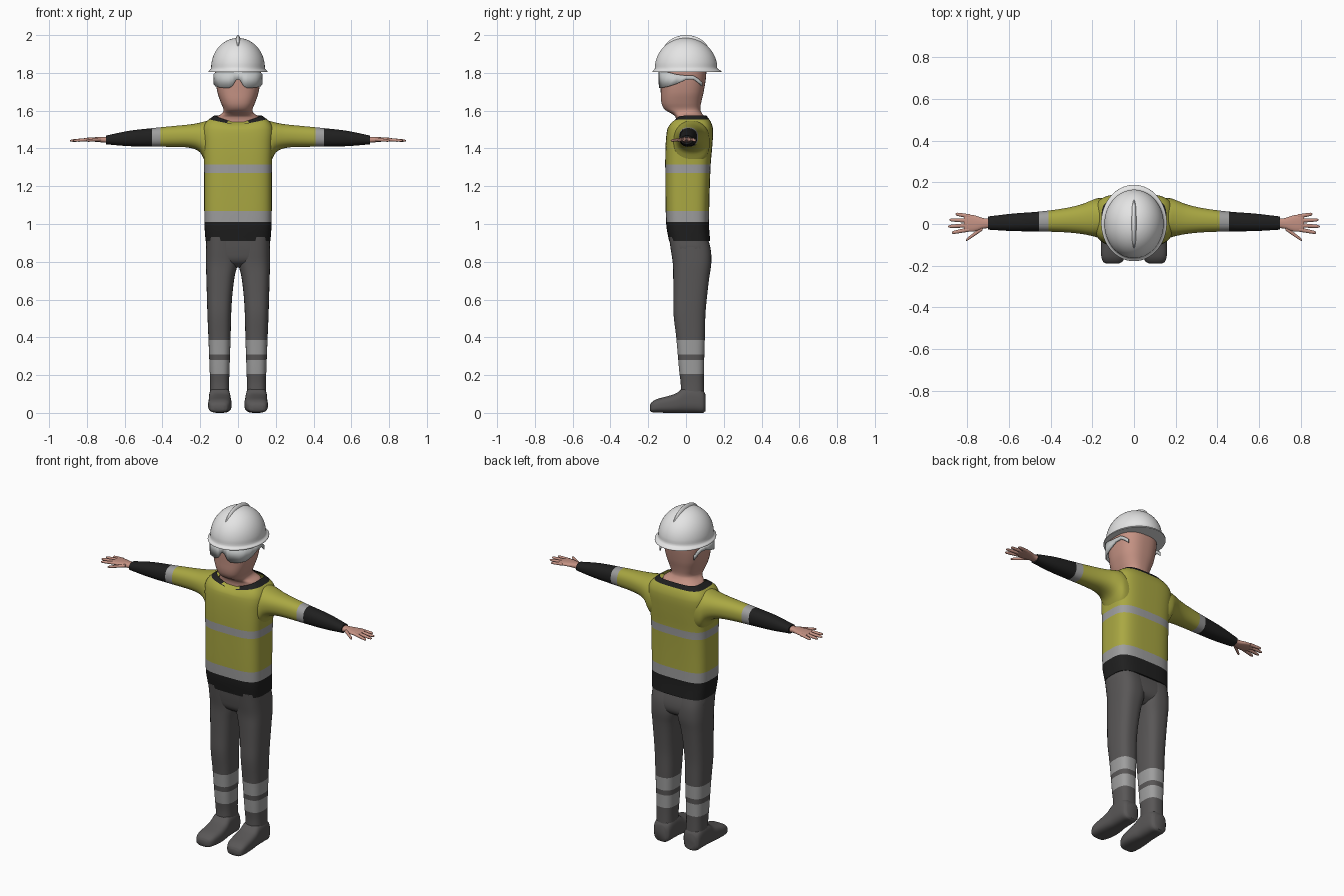
import bpy, bmesh
from math import cos, sin, pi, copysign

cube = bpy.data.objects.get("Cube")
if cube:
    bpy.data.objects.remove(cube, do_unlink=True)


def material(name, rgb):
    m = bpy.data.materials.new(name)
    m.use_nodes = True
    m.diffuse_color = (*rgb, 1)
    m.node_tree.nodes["Principled BSDF"].inputs["Base Color"].default_value = (*rgb, 1)
    return m


SKIN = material("skin", (.56, .29, .23))
YELLOW = material("safety_yellow", (.4, .39, .055))
SILVER = material("reflective_grey", (.34, .34, .34))
BLACK = material("black_cloth", (.014, .014, .014))
TROUSER = material("trouser_grey", (.1, .095, .095))
WHITE = material("helmet_white", (.78, .78, .78))
LENS = material("goggle_grey", (.58, .6, .6))


def finish(name, bm, mats, angle=50):
    """Turn a bmesh into a smooth shaded object."""
    bmesh.ops.recalc_face_normals(bm, faces=bm.faces)
    mesh = bpy.data.meshes.new(name)
    bm.to_mesh(mesh)
    bm.free()
    obj = bpy.data.objects.new(name, mesh)
    bpy.context.collection.objects.link(obj)
    for m in mats:
        mesh.materials.append(m)
    bpy.ops.object.select_all(action='DESELECT')
    obj.select_set(True)
    bpy.context.view_layer.objects.active = obj
    bpy.ops.object.shade_smooth_by_angle(angle=angle * pi / 180)
    return obj


def sample(keys, p):
    """Smooth interpolation of a key table at position p."""
    i = 0
    while i < len(keys) - 2 and p > keys[i + 1][0]:
        i += 1

    def slope(j, c):
        a, b = keys[max(j - 1, 0)], keys[min(j + 1, len(keys) - 1)]
        return (b[c] - a[c]) / (b[0] - a[0])

    k, n = keys[i], keys[i + 1]
    h = n[0] - k[0]
    t = (p - k[0]) / h
    s = t * t * (3 - 2 * t)
    return [k[c] * (1 - s) + n[c] * s
            + h * t * (1 - t) * ((1 - t) * slope(i, c) - t * slope(i + 1, c))
            for c in range(1, len(k))]


def loft(name, axis, keys, bands, power=2.5, steps=4, side=1, count=32,
         caps=(True, True), shape=None):
    """Skin rounded-box rings; each key is position, then both extents.
    Bands list (upper limit, material) along the axis."""
    spots = {k[0] for k in keys}
    for a, b in zip(keys, keys[1:]):
        spots |= {a[0] + (b[0] - a[0]) * i / steps for i in range(1, steps)}
    spots |= {limit for limit, _ in bands[:-1]}
    spots = sorted(spots)
    mats = list(dict.fromkeys(m for _, m in bands))
    bm = bmesh.new()
    rings = []
    for p in spots:
        a0, a1, b0, b1 = sample(keys, p)
        ring = []
        for i in range(count):
            t = 2 * pi * (i + .5) / count
            u, v = (copysign(abs(f(t)) ** (2 / power), f(t)) for f in (cos, sin))
            a = (a0 + a1 + u * (a1 - a0)) / 2
            b = (b0 + b1 + v * (b1 - b0)) / 2
            x, y, z = {'x': (p, a, b), 'y': (a, p, b), 'z': (a, b, p)}[axis]
            ring.append(bm.verts.new((x * side, y, z)))
        rings.append(ring)
    for p, q, lo, hi in zip(spots, spots[1:], rings, rings[1:]):
        mat = next((m for limit, m in bands if limit > (p + q) / 2), bands[-1][1])
        for i in range(count):
            j = (i + 1) % count
            f = bm.faces.new((lo[i], lo[j], hi[j], hi[i]))
            f.material_index = mats.index(mat)
    for ring, wanted, mat in ((rings[0], caps[0], bands[0][1]),
                              (rings[-1], caps[1], bands[-1][1])):
        if wanted:
            bm.faces.new(ring).material_index = mats.index(mat)
    if shape:
        shape(bm, mats)
    return finish(name, bm, mats)


# Jacket body, with a neckline that dips and opens at the front
def neckline(bm, mats):
    for f in bm.faces:
        c = f.calc_center_median()
        if mats[f.material_index] == BLACK and c.z > 1.4 and c.y < 0 and abs(c.x) < .045:
            f.material_index = mats.index(YELLOW)
    for v in bm.verts:
        if v.co.z > 1.5 and v.co.y < 0:
            front = min(1, -v.co.y / .06) * max(0, 1 - abs(v.co.x) / .15)
            v.co.z -= (v.co.z - 1.5) * .6 * front


loft("jacket", 'z', [
    (.91, -.172, .172, -.09, .128), (1.0, -.178, .178, -.105, .122),
    (1.3, -.18, .18, -.11, .13), (1.42, -.185, .185, -.108, .14),
    (1.5, -.188, .188, -.1, .143), (1.54, -.17, .17, -.085, .132),
    (1.575, -.125, .125, -.058, .108)],
    [(1.01, BLACK), (1.07, SILVER), (1.27, YELLOW), (1.315, SILVER),
     (1.553, YELLOW), (2, BLACK)], power=3.6, count=48, caps=(True, False), shape=neckline)

# Trouser seat
loft("trouser_seat", 'z', [
    (.77, -.06, .06, -.02, .08), (.8, -.12, .12, -.062, .122),
    (.85, -.165, .165, -.078, .132), (.93, -.17, .17, -.09, .115)],
    [(2, TROUSER)], power=3.4)

# Head and neck
loft("head", 'z', [
    (1.5, -.12, .12, -.055, .1), (1.565, -.115, .115, -.055, .1),
    (1.585, -.085, .085, -.078, .085), (1.605, -.077, .077, -.112, .076),
    (1.64, -.09, .09, -.13, .08), (1.7, -.11, .11, -.134, .094),
    (1.8, -.122, .122, -.136, .108), (1.86, -.115, .115, -.125, .1)],
    [(2, SKIN)], power=2.6, count=40)

# Helmet: flared brim under a dome, with a crest ridge
dome = [(1.825 + .16 * sin(a), -.143 * cos(a), .143 * cos(a),
         -.163 * cos(a) - .002, .168 * cos(a) - .002)
        for a in (pi / 2 * i / 12 for i in range(12))]
loft("helmet", 'z', [(1.804, -.157, .157, -.178, .187),
                     (1.81, -.157, .157, -.178, .187),
                     (1.816, -.148, .148, -.17, .176)] + dome,
     [(3, WHITE)], power=2, steps=2, count=48)
bm = bmesh.new()
bmesh.ops.create_uvsphere(bm, u_segments=24, v_segments=24, radius=1)
for v in bm.verts:
    v.co = (v.co.x * .022, v.co.y * .13, 1.89 + v.co.z * .11)
finish("helmet_ridge", bm, [WHITE])

# Safety goggles: a half strip of lens and temple, mirrored
half = [(0, -.145, 1.765, 1.806), (.012, -.145, 1.76, 1.807), (.03, -.144, 1.73, 1.808),
        (.05, -.142, 1.72, 1.808), (.095, -.126, 1.722, 1.806), (.12, -.095, 1.728, 1.803),
        (.13, -.05, 1.742, 1.792), (.131, 0, 1.763, 1.786), (.128, .04, 1.765, 1.785),
        (.121, .065, 1.748, 1.77), (.115, .087, 1.728, 1.75)]
bm = bmesh.new()
pairs = [[bm.verts.new((x, y, z)) for z in (low, high)] for x, y, low, high in half]
for a, b in zip(pairs, pairs[1:]):
    bm.faces.new((a[0], b[0], b[1], a[1]))
goggles = finish("goggles", bm, [LENS])
mirror = goggles.modifiers.new("mirror", 'MIRROR')
mirror.use_clip = True
shell = goggles.modifiers.new("thickness", 'SOLIDIFY')
shell.thickness = .008

for label, side in (("left", 1), ("right", -1)):
    # Sleeve with reflective band and dark forearm
    loft(label + "_sleeve", 'x', [
        (.12, -.07, .125, 1.3, 1.55), (.17, -.066, .125, 1.325, 1.545),
        (.2, -.058, .115, 1.378, 1.537), (.25, -.048, .095, 1.402, 1.528),
        (.33, -.04, .076, 1.408, 1.52), (.45, -.036, .06, 1.409, 1.508),
        (.58, -.034, .05, 1.412, 1.493), (.7, -.027, .036, 1.422, 1.468)],
        [(.41, YELLOW), (.455, SILVER), (2, BLACK)], power=2.3, side=side)

    # Hand
    loft(label + "_palm", 'x', [
        (.68, -.02, .028, 1.428, 1.462), (.72, -.022, .028, 1.432, 1.461),
        (.765, -.036, .042, 1.436, 1.459), (.805, -.036, .046, 1.438, 1.456),
        (.815, -.03, .042, 1.441, 1.452)],
        [(2, SKIN)], side=side, count=20)
    digits = (("thumb", .725, -.02, .805, -.078), ("index_finger", .79, -.026, .873, -.042),
              ("middle_finger", .79, -.006, .89, -.012), ("ring_finger", .79, .016, .884, .02),
              ("little_finger", .785, .036, .855, .048))
    for finger, x0, y0, x1, y1 in digits:
        keys = []
        for t, r in ((0, .011), (.5, .0095), (.85, .008), (.96, .0055), (1, .002)):
            x, y = x0 + (x1 - x0) * t, y0 + (y1 - y0) * t
            z = 1.447 - .006 * t
            keys.append((x, y - r, y + r, z - r * .85, z + r * .85))
        loft(label + "_" + finger, 'x', keys, [(2, SKIN)], power=2, steps=2,
             side=side, count=12)

    # Trouser leg with two reflective bands
    loft(label + "_trouser_leg", 'z', [
        (.04, .045, .15, -.03, .098), (.15, .047, .148, -.028, .095),
        (.22, .045, .15, -.036, .095), (.4, .039, .157, -.052, .1),
        (.52, .036, .162, -.066, .103), (.62, .03, .165, -.067, .112),
        (.72, .018, .168, -.068, .124), (.79, .002, .17, -.07, .134),
        (.86, 0, .17, -.08, .132), (.93, 0, .17, -.09, .115)],
        [(.205, TROUSER), (.28, SILVER), (.31, TROUSER), (.385, SILVER), (2, TROUSER)],
        power=2.7, side=side)

    # Boot
    loft(label + "_boot", 'y', [
        (-.19, .075, .132, .012, .042), (-.182, .057, .147, .004, .056),
        (-.155, .042, .157, .002, .073), (-.1, .034, .158, 0, .088),
        (-.05, .036, .156, 0, .105), (-.01, .04, .154, 0, .135),
        (.05, .042, .153, 0, .14), (.09, .048, .148, 0, .12),
        (.102, .062, .135, .008, .1)],
        [(2, TROUSER)], power=3, side=side)
